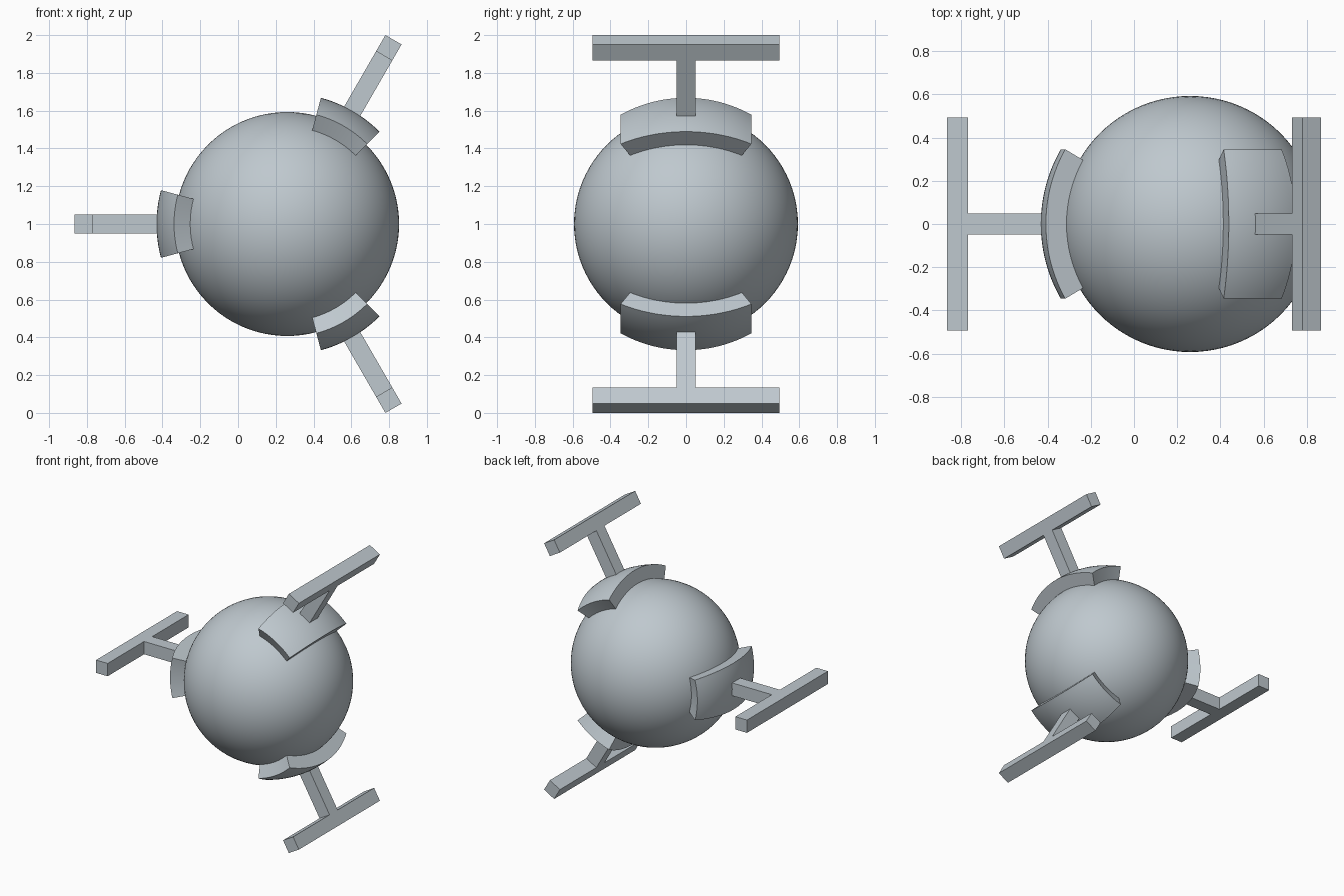
import bpy
import bmesh
from math import sin, cos, radians
from mathutils import Matrix, Vector

if "Cube" in bpy.data.objects:
    bpy.data.objects.remove(bpy.data.objects["Cube"], do_unlink=True)

U = 0.0988                        # bar thickness, the base unit of the design
CENTRE = Vector((0.26, 0, 1))
BALL_R, PAD_R, ARM_R = 6 * U, 7 * U, 11.4 * U

# Single flat colour
COLOUR = (0.52, 0.58, 0.62, 1)
grey = bpy.data.materials.new("blue_grey")
grey.use_nodes = True
grey.diffuse_color = COLOUR
grey.node_tree.nodes["Principled BSDF"].inputs["Base Color"].default_value = COLOUR


def finish(name, bm, angle=0, smooth=False):
    """Turn a bmesh into an object placed around the ball centre."""
    bmesh.ops.recalc_face_normals(bm, faces=bm.faces)
    turn = Matrix.Rotation(-radians(angle), 4, 'Y')
    bm.transform(Matrix.Translation(CENTRE) @ turn)
    mesh = bpy.data.meshes.new(name)
    bm.to_mesh(mesh)
    bm.free()
    mesh.materials.append(grey)
    obj = bpy.data.objects.new(name, mesh)
    bpy.context.collection.objects.link(obj)
    if smooth:
        bpy.ops.object.select_all(action='DESELECT')
        obj.select_set(True)
        bpy.context.view_layer.objects.active = obj
        bpy.ops.object.shade_smooth_by_angle(angle=radians(30))


def ball():
    bm = bmesh.new()
    bmesh.ops.create_uvsphere(bm, u_segments=96, v_segments=48, radius=BALL_R)
    finish("ball", bm, smooth=True)


def pad(name, angle):
    """Curved shell patch: a thick grid wrapped onto the ball."""
    bm = bmesh.new()
    bmesh.ops.create_grid(bm, x_segments=24, y_segments=12, size=1)
    extruded = bmesh.ops.extrude_face_region(bm, geom=bm.faces[:])["geom"]
    for v in extruded:
        if isinstance(v, bmesh.types.BMVert):
            v.co.z = 1
    for v in bm.verts:
        lat, lon = radians(30) * v.co.x, radians(15) * v.co.y
        r = PAD_R if v.co.z > 0.5 else BALL_R - 0.005
        v.co = r * Vector((cos(lat) * cos(lon), sin(lat), cos(lat) * sin(lon)))
    finish(name, bm, angle, smooth=True)


def handle(name, angle):
    """T-shaped handle: flat profile extruded to a square section."""
    h, neck = U / 2, ARM_R - U
    half = [(PAD_R - U / 2, h), (neck, h), (neck, 5 * U), (ARM_R, 5 * U)]
    profile = half + [(x, -y) for x, y in reversed(half)]
    bm = bmesh.new()
    face = bm.faces.new([bm.verts.new((x, y, -h)) for x, y in profile])
    extruded = bmesh.ops.extrude_face_region(bm, geom=[face])["geom"]
    verts = [g for g in extruded if isinstance(g, bmesh.types.BMVert)]
    bmesh.ops.translate(bm, verts=verts, vec=(0, 0, U))
    finish(name, bm, angle)


ball()
for side, angle in (("upper", 60), ("right", 180), ("lower", 300)):
    pad(side + "_pad", angle)
    handle(side + "_handle", angle)
